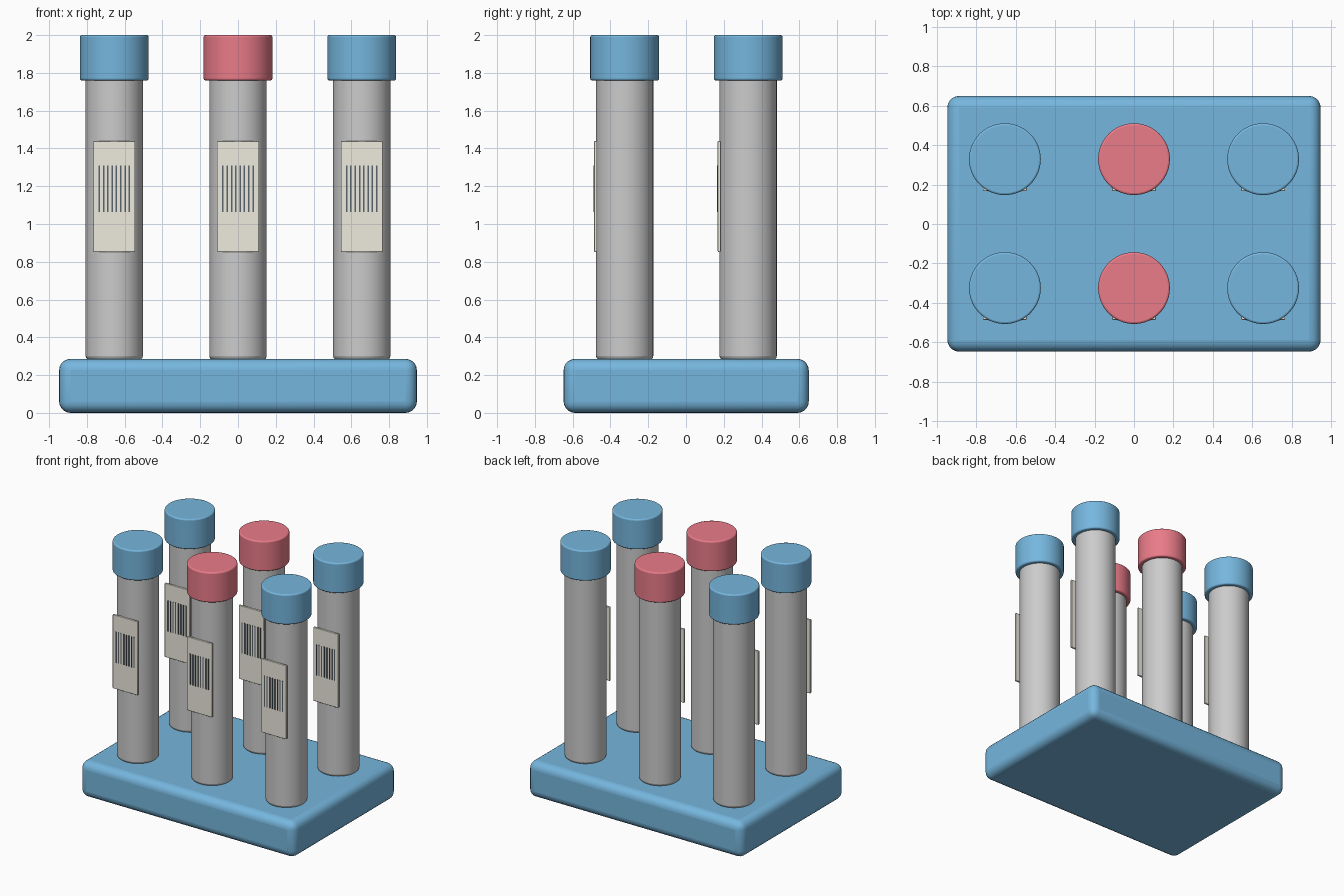
import bpy
from math import radians

if "Cube" in bpy.data.objects:
    bpy.data.objects.remove(bpy.data.objects["Cube"])

def material(name, rgb):
    m = bpy.data.materials.new(name)
    m.diffuse_color = (*rgb, 1)
    m.use_nodes = True
    m.node_tree.nodes["Principled BSDF"].inputs["Base Color"].default_value = m.diffuse_color
    return m

BLUE = material("blue plastic", (0.18, 0.47, 0.73))
RED = material("red plastic", (0.82, 0.20, 0.25))
PAPER = material("label paper", (0.86, 0.83, 0.74))
INK = material("dark ink", (0.10, 0.13, 0.15))

def finish(obj, name, mat, bevel, segments):
    obj.name = name
    if mat:
        obj.data.materials.append(mat)
    if bevel:
        b = obj.modifiers.new("rounded edges", 'BEVEL')
        b.width, b.segments = bevel, segments
        b.limit_method, b.angle_limit = 'ANGLE', radians(40)
    bpy.ops.object.shade_smooth_by_angle(angle=radians(35))
    return obj

def box(name, centre, size, mat, bevel=0, segments=2):
    bpy.ops.mesh.primitive_cube_add(size=1, location=centre)
    obj = bpy.context.object
    obj.scale = size
    bpy.ops.object.transform_apply(location=False, rotation=False, scale=True)
    return finish(obj, name, mat, bevel, segments)

def cylinder(name, x, y, z0, z1, radius, mat, bevel):
    bpy.ops.mesh.primitive_cylinder_add(vertices=64, radius=radius, depth=z1 - z0,
                                        location=(x, y, (z0 + z1) / 2))
    return finish(bpy.context.object, name, mat, bevel, 3)

# Rack base with rounded edges
box("rack_base", (0, 0.001, 0.143), (1.894, 1.298, 0.286), BLUE, 0.06, 5)

# Two rows of three capped, labelled tubes
for row, y in (("front", -0.325), ("back", 0.329)):
    for side, x, cap in (("left", -0.655, BLUE), ("middle", 0, RED), ("right", 0.655, BLUE)):
        tag = f"{row}_{side}"
        cylinder(f"tube_{tag}", x, y, 0.28, 1.80, 0.152, None, 0.022)
        cylinder(f"cap_{tag}", x, y, 1.76, 2.0, 0.182, cap, 0.01)
        # Flat label and its barcode strips
        box(f"label_{tag}", (x, y - 0.153, 1.146), (0.222, 0.016, 0.588), PAPER, 0.004)
        for i in range(8):
            box(f"barcode_strip_{tag}_{i + 1}", (x + (i - 3.5) * 0.0228, y - 0.162, 1.187),
                (0.008, 0.006, 0.245), INK)
